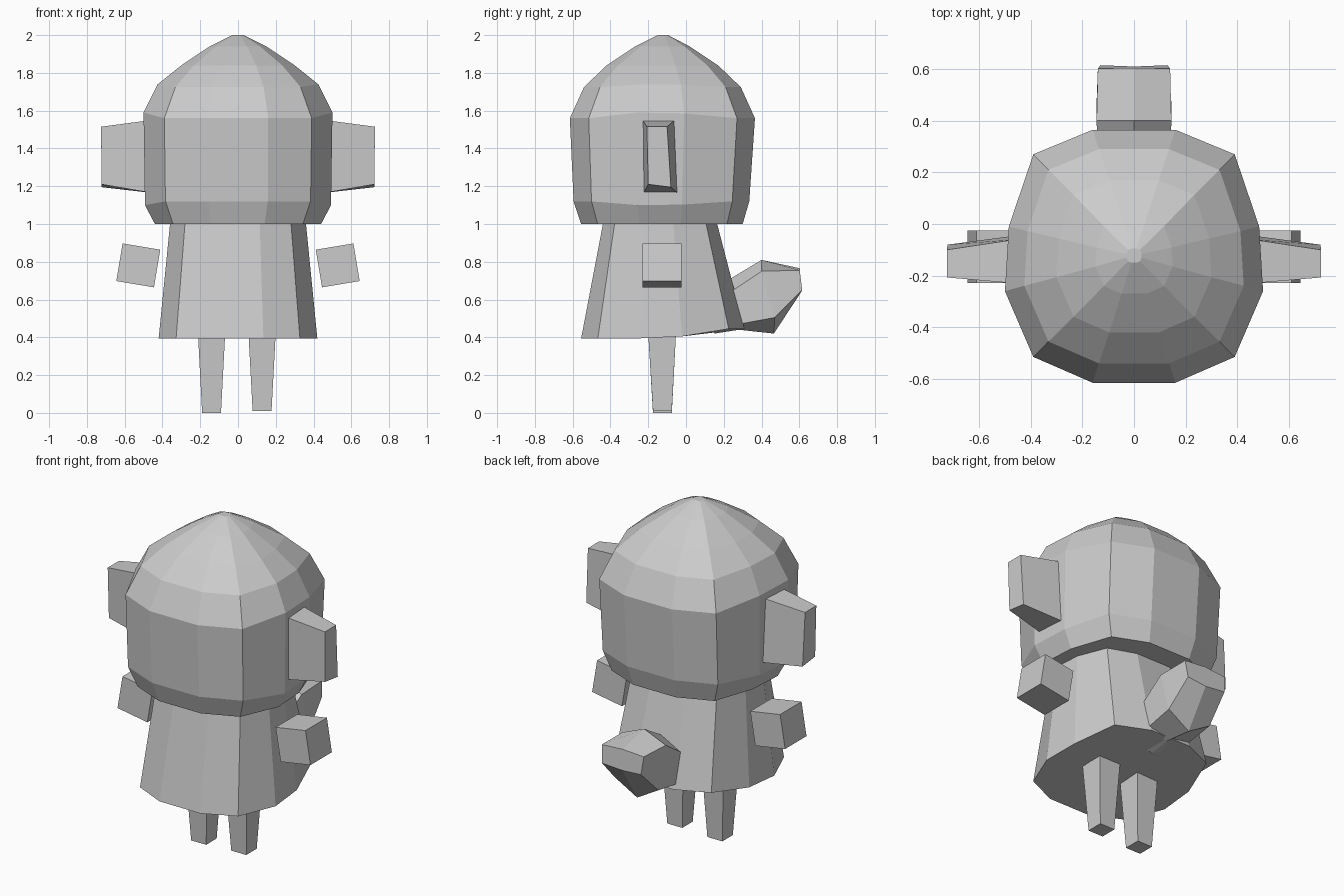
import bpy, bmesh
from math import radians
from mathutils import Matrix

if "Cube" in bpy.data.objects:
    bpy.data.objects.remove(bpy.data.objects["Cube"])

# Twelve-sided outline shared by head and body (right half, front to back)
HALF = [(.16, -.615), (.39, -.515), (.50, -.26), (.485, -.01), (.39, .27), (.16, .365)]
OUTLINE = HALF + [(-x, y) for x, y in reversed(HALF)]


def loft(name, rings):
    """Skin a list of equal-length point rings and cap both ends."""
    bm = bmesh.new()
    vs = [[bm.verts.new(p) for p in r] for r in rings]
    n = len(rings[0])
    for a, b in zip(vs, vs[1:]):
        for i in range(n):
            j = (i + 1) % n
            bm.faces.new((a[i], a[j], b[j], b[i]))
    bm.faces.new(vs[0][::-1])
    bm.faces.new(vs[-1])
    bmesh.ops.recalc_face_normals(bm, faces=bm.faces[:])
    me = bpy.data.meshes.new(name)
    bm.to_mesh(me)
    bm.free()
    ob = bpy.data.objects.new(name, me)
    bpy.context.collection.objects.link(ob)
    return ob


def ring(z, sx, y0, y1, tilt=0):
    """Outline scaled to width sx and to the depth range y0..y1."""
    return [(x * sx, y0 + (y + .615) / .98 * (y1 - y0), z + tilt * max(0, abs(x) - .39) / .11)
            for x, y in OUTLINE]


def rect(x0, x1, y0, y1, z):
    return [(x0, y0, z), (x1, y0, z), (x1, y1, z), (x0, y1, z)]


# Head with domed, pointed top
loft("head", [
    ring(1.00, .88, -.555, .30),
    ring(1.12, .985, -.595, .335, -.02),
    ring(1.56, 1.0, -.615, .365, .03),
    ring(1.725, .85, -.54, .29, .015),
    ring(1.84, .60, -.42, .17),
    ring(1.94, .30, -.27, .02),
    ring(2.00, .06, -.15, -.095)])

# Flared body, hem lifted toward the back
hem = [(x, y, z + (.05 if y > .2 else .01 if y > -.1 else 0))
       for x, y, z in ring(.395, .84, -.555, .31)]
loft("body", [hem, ring(1.0, .72, -.44, .165)])


# Tail: hexagonal sections given as (half width, y, z) from top to bottom
def hexa(top, upper, lower, bottom):
    return [(0, *top), (upper[0], *upper[1:]), (lower[0], *lower[1:]),
            (0, *bottom), (-lower[0], *lower[1:]), (-upper[0], *upper[1:])]


loft("tail", [
    hexa((.12, .64), (.13, .12, .57), (.13, .15, .47), (.15, .42)),
    hexa((.25, .72), (.14, .25, .65), (.14, .28, .47), (.28, .44)),
    hexa((.40, .81), (.145, .40, .75), (.145, .47, .505), (.465, .42)),
    hexa((.605, .765), (.14, .602, .755), (.13, .615, .65), (.61, .64))])

# Legs, tapering to the ground
for side, cx, z0 in (("left", -.14, 0), ("right", .1275, .01)):
    loft(side + "_leg", [rect(cx - .05, cx + .05, -.175, -.075, z0),
                         rect(cx - .072, cx + .072, -.2, -.053, .42)])

for side, s in (("left", -1), ("right", 1)):
    # Tapered side pads on the head
    loft(side + "_ear", [
        [(s * .46, -.23, 1.55), (s * .46, -.06, 1.55), (s * .46, -.045, 1.165), (s * .46, -.225, 1.165)],
        [(s * .725, -.207, 1.515), (s * .725, -.10, 1.515), (s * .722, -.08, 1.195), (s * .722, -.20, 1.21)]])
    # Floating tilted block hands
    hand = loft(side + "_hand", [rect(-.101, .101, -.102, .102, -.101),
                                 rect(-.101, .101, -.102, .102, .101)])
    hand.data.transform(Matrix.Translation((s * .528, -.127, .781))
                        @ Matrix.Rotation(radians(-9.5 * s), 4, 'Y'))
